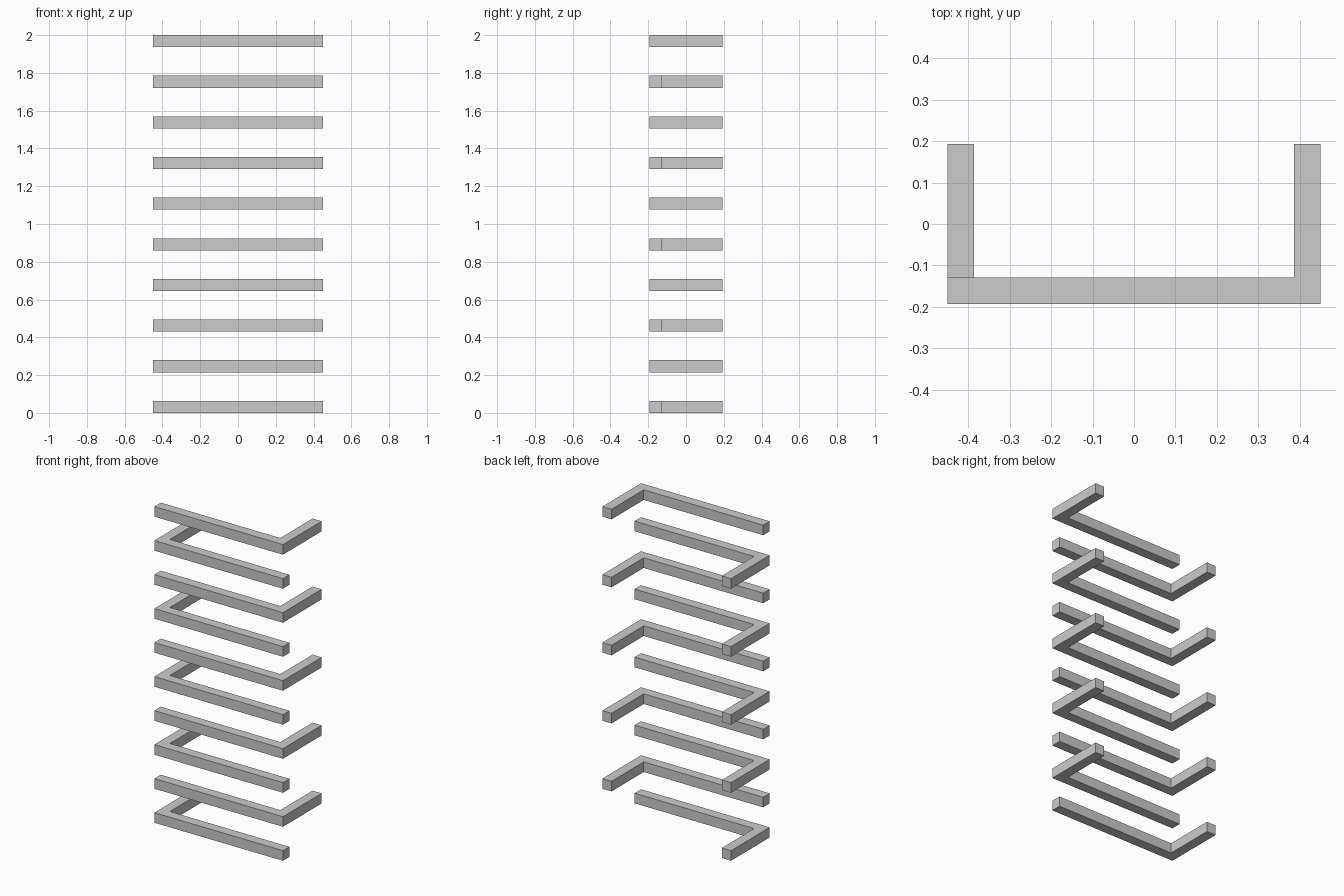
import bpy, bmesh

if "Cube" in bpy.data.objects:
    bpy.data.objects.remove(bpy.data.objects["Cube"])

W, D, T = 0.45, 0.193, 0.064   # half width, half depth, bar thickness
COUNT, HEIGHT = 10, 2.0
PITCH = (HEIGHT - T) / (COUNT - 1)


def l_bracket(name, z, side):
    """L-shaped square bar: long run along the front, short arm going back on one side."""
    profile = [(-W, -D), (W, -D), (W, D), (W - T, D), (W - T, -D + T), (-W, -D + T)]
    bm = bmesh.new()
    face = bm.faces.new([bm.verts.new((side * x, y, z)) for x, y in profile])
    top = bmesh.ops.extrude_face_region(bm, geom=[face])["geom"]
    bmesh.ops.translate(bm, vec=(0, 0, T),
                        verts=[g for g in top if isinstance(g, bmesh.types.BMVert)])
    bmesh.ops.recalc_face_normals(bm, faces=bm.faces[:])
    mesh = bpy.data.meshes.new(name)
    bm.to_mesh(mesh)
    bm.free()
    bpy.context.collection.objects.link(bpy.data.objects.new(name, mesh))


# Stack of bars, arms alternating left (even levels) and right (odd levels)
for i in range(COUNT):
    side = 1 if i % 2 else -1
    l_bracket(f"{'right' if side > 0 else 'left'}_arm_bar_{i}", i * PITCH, side)
